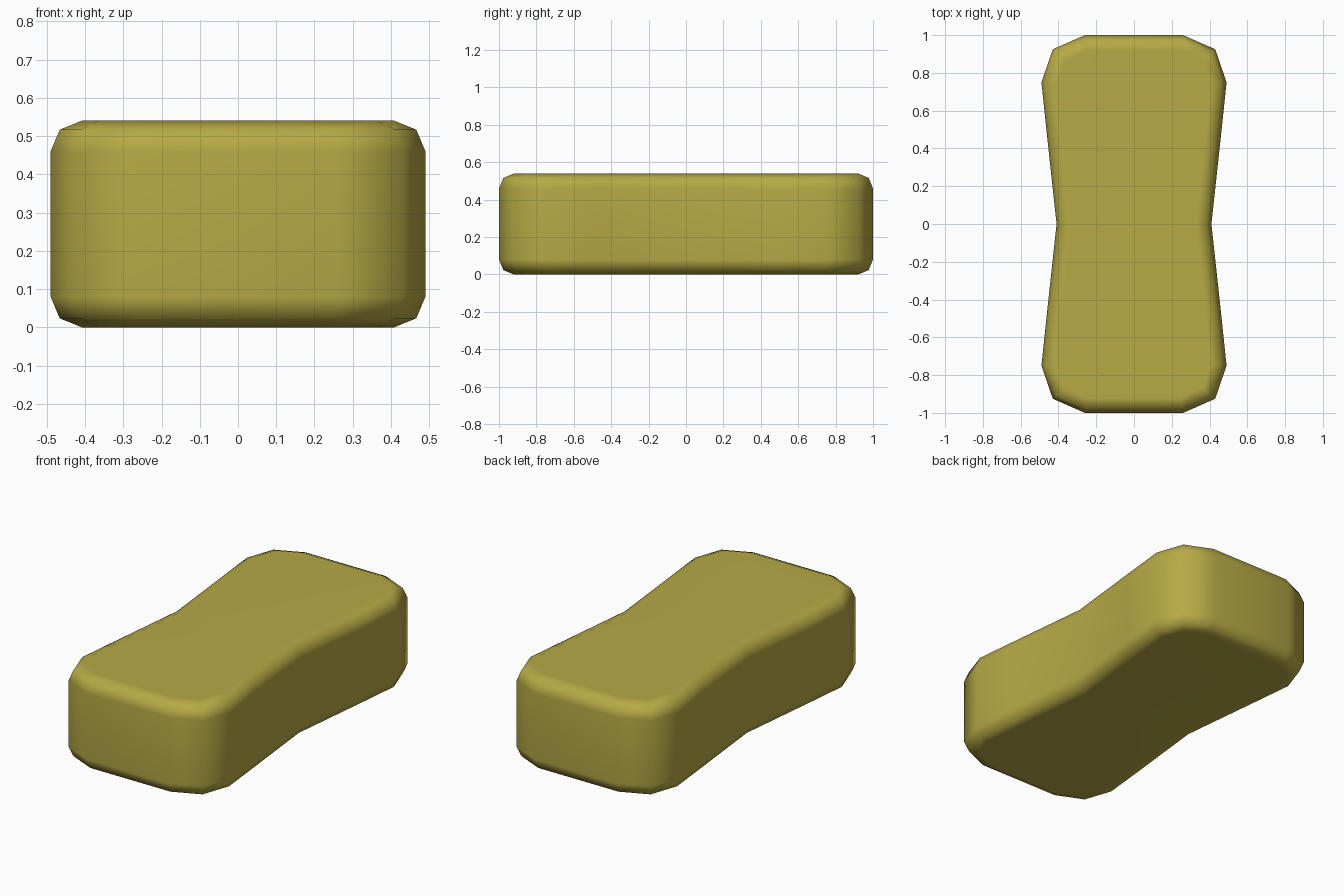
import bpy, bmesh

if "Cube" in bpy.data.objects:
    bpy.data.objects.remove(bpy.data.objects["Cube"])

HEIGHT = 0.54
EDGE = 0.08

# Quarter outline of the waisted block, from the end round to the waist
quarter = [(0.26, 1.0), (0.43, 0.925), (0.49, 0.75), (0.464, 0.5), (0.41, 0.0)]
right = quarter + [(x, -y) for x, y in reversed(quarter[:-1])]
outline = right + [(-x, y) for x, y in reversed(right)]

# Extrude the outline into a solid
bm = bmesh.new()
base = bm.faces.new([bm.verts.new((x, y, 0)) for x, y in outline])
top = bmesh.ops.extrude_face_region(bm, geom=[base], use_keep_orig=True)
verts = [g for g in top["geom"] if isinstance(g, bmesh.types.BMVert)]
bmesh.ops.translate(bm, verts=verts, vec=(0, 0, HEIGHT))
bmesh.ops.recalc_face_normals(bm, faces=bm.faces[:])

# Round the top and bottom rims
rims = [e for e in bm.edges if abs(e.verts[0].co.z - e.verts[1].co.z) < 1e-4]
bmesh.ops.bevel(bm, geom=rims, offset=EDGE, offset_type='OFFSET', segments=2,
                profile=0.5, affect='EDGES', clamp_overlap=True)
for f in bm.faces:
    f.smooth = True

mesh = bpy.data.meshes.new("waisted_block")
bm.to_mesh(mesh)
bm.free()
block = bpy.data.objects.new("waisted_block", mesh)
bpy.context.collection.objects.link(block)

# Keep the large faces flat-looking while the rims stay soft
block.modifiers.new("soft_normals", 'WEIGHTED_NORMAL')

mat = bpy.data.materials.new("mustard")
mat.diffuse_color = (0.47, 0.40, 0.06, 1)
mat.use_nodes = True
mat.node_tree.nodes["Principled BSDF"].inputs["Base Color"].default_value = mat.diffuse_color
mesh.materials.append(mat)
